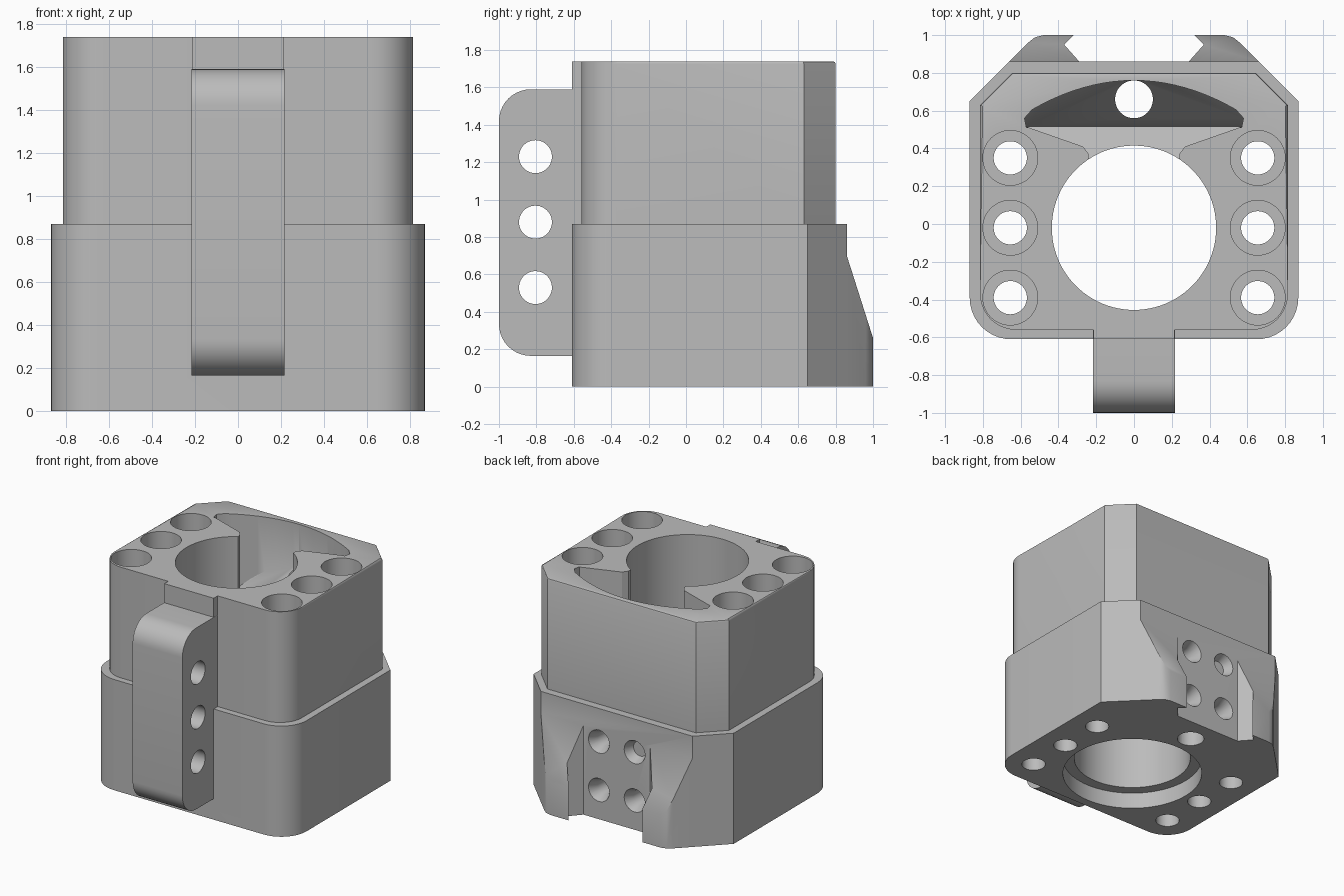
import bpy, bmesh
from math import sin, cos, pi, radians

cube = bpy.data.objects.get("Cube")
if cube:
    bpy.data.objects.remove(cube, do_unlink=True)

grey = bpy.data.materials.new("plain_grey")
grey.use_nodes = True
colour = (0.5, 0.5, 0.5, 1)
grey.diffuse_color = colour
grey.node_tree.nodes["Principled BSDF"].inputs["Base Color"].default_value = colour


def finish(name, bm):
    bmesh.ops.recalc_face_normals(bm, faces=bm.faces)
    mesh = bpy.data.meshes.new(name)
    bm.to_mesh(mesh)
    bm.free()
    mesh.materials.append(grey)
    ob = bpy.data.objects.new(name, mesh)
    bpy.context.collection.objects.link(ob)
    return ob


def prism(name, pts, lo, hi, axis="z", bevel=0):
    """Extrude an outline; lo and hi are numbers or functions of the 2D point."""
    bm = bmesh.new()

    def ring(level):
        out = []
        for a, b in pts:
            h = level(a, b) if callable(level) else level
            co = {"z": (a, b, h), "x": (h, a, b), "y": (a, h, b)}[axis]
            out.append(bm.verts.new(co))
        return out
    bottom, top = ring(lo), ring(hi)
    bm.faces.new(bottom)
    cap = bm.faces.new(top)
    n = len(pts)
    for i in range(n):
        j = (i + 1) % n
        bm.faces.new((bottom[i], bottom[j], top[j], top[i]))
    if bevel:
        bmesh.ops.bevel(bm, geom=list(cap.edges), offset=bevel, segments=2,
                        profile=0.5, affect="EDGES")
    return finish(name, bm)


def arc(cx, cy, r, start, end, n=10):
    return [(cx + r * cos(radians(start + (end - start) * i / n)),
             cy + r * sin(radians(start + (end - start) * i / n))) for i in range(n + 1)]


def cone(name, a, b, r, lo, hi, axis="z", r_end=None, n=48):
    """Round cutter, optionally tapered."""
    bm = bmesh.new()
    rings = []
    for radius, h in ((r, lo), (r if r_end is None else r_end, hi)):
        rings.append([])
        for i in range(n):
            u, v = a + radius * cos(2 * pi * i / n), b + radius * sin(2 * pi * i / n)
            co = {"z": (u, v, h), "x": (h, u, v), "y": (u, h, v)}[axis]
            rings[-1].append(bm.verts.new(co))
    for k in rings:
        bm.faces.new(k)
    for i in range(n):
        j = (i + 1) % n
        bm.faces.new((rings[0][i], rings[0][j], rings[1][j], rings[1][i]))
    return finish(name, bm)


def combine(target, part, operation):
    mod = target.modifiers.new(part.name, "BOOLEAN")
    mod.object, mod.operation, mod.solver = part, operation, "EXACT"
    bpy.context.view_layer.update()
    graph = bpy.context.evaluated_depsgraph_get()
    mesh = bpy.data.meshes.new_from_object(target.evaluated_get(graph))
    target.modifiers.clear()
    target.data = mesh
    bpy.data.objects.remove(part, do_unlink=True)


def shell_outline(w, front, back, r, chamfer_y, chamfer_x):
    # Rounded front corners, chamfered back corners
    return (arc(-w + r, front + r, r, 180, 270) + arc(w - r, front + r, r, 270, 360)
            + [(w, chamfer_y), (chamfer_x, back), (-chamfer_x, back), (-w, chamfer_y)])


# Main block: wide base and narrower top
body = prism("mount_body", shell_outline(0.87, -0.61, 0.86, 0.22, 0.65, 0.66), 0, 0.87)
combine(body, prism("upper_block", shell_outline(0.815, -0.56, 0.80, 0.19, 0.63, 0.645),
                    0.5, 1.74, bevel=0.014), "UNION")

# Front spine and rounded mounting tab
spine = [(-0.215, -0.609), (0.215, -0.609), (0.215, -0.4), (-0.215, -0.4)]
combine(body, prism("front_spine", spine, 0.5, 1.74), "UNION")
tab = ([(-0.5, 0.165)] + arc(-0.83, 0.335, 0.17, 270, 180)
       + arc(-0.83, 1.42, 0.17, 180, 90) + [(-0.5, 1.59)])
combine(body, prism("front_tab", tab, -0.216, 0.216, axis="x"), "UNION")

# Dovetail rails on the back, sloping off toward the top
rail = [(0.29, 0.84), (0.29, 0.86), (0.37, 0.95), (0.32, 1.0), (0.48, 1.0),
        (0.525, 0.988), (0.56, 0.96), (0.66, 0.86), (0.66, 0.84)]


def rail_top(x, y):
    return 0.70 - (y - 0.86) * 3.14


for side in (-1, 1):
    combine(body, prism("dovetail_rail", [(side * x, y) for x, y in rail], 0, rail_top), "UNION")

# Central bore with a recess underneath
combine(body, cone("bore", 0, -0.02, 0.435, -0.1, 1.9, n=96), "DIFFERENCE")
combine(body, cone("bottom_recess", 0, -0.02, 0.52, -0.1, 0.13, n=96), "DIFFERENCE")

# Lens-shaped pocket with a steep floor, opening into the bore
crown = [(0.54 * k / 10, 0.76 - 0.155 * (k / 10) ** 2) for k in range(10, -11, -1)]
lens = [(-0.57, 0.51), (0.57, 0.51), (0.58, 0.56)] + crown + [(-0.58, 0.56)]
combine(body, prism("lens_pocket", lens, lambda x, y: 0.87 + 2.1 * (y - 0.51), 1.9), "DIFFERENCE")
half = [(0.57, 0.515), (0.27, 0.41), (0.24, 0.37), (0.24, 0.25)]
throat = half + [(-x, y) for x, y in reversed(half)]
combine(body, prism("pocket_throat", throat, lambda x, y: 0.87 + 0.8 * (0.51 - y), 1.9), "DIFFERENCE")
combine(body, cone("pocket_hole", 0, 0.66, 0.1, -0.1, 1.9), "DIFFERENCE")

# Two rows of counterbored bolt holes
for x in (-0.655, 0.655):
    for y in (-0.39, -0.02, 0.35):
        combine(body, cone("bolt_hole", x, y, 0.088, -0.1, 1.9), "DIFFERENCE")
        combine(body, cone("bolt_head_recess", x, y, 0.145, 0.87, 1.9), "DIFFERENCE")

# Cross holes through the tab
for z in (0.53, 0.88, 1.23):
    combine(body, cone("tab_hole", -0.805, z, 0.088, -0.4, 0.4, axis="x"), "DIFFERENCE")

# Countersunk screw holes between the rails
for x in (-0.155, 0.155):
    for z in (0.23, 0.61):
        combine(body, cone("screw_hole", x, z, 0.058, 0.66, 0.9, axis="y", n=32), "DIFFERENCE")
        combine(body, cone("countersink", x, z, 0.058, 0.79, 0.87, axis="y",
                           r_end=0.095, n=32), "DIFFERENCE")

bpy.ops.object.select_all(action="DESELECT")
body.select_set(True)
bpy.context.view_layer.objects.active = body
bpy.ops.object.shade_smooth_by_angle(angle=radians(30))
